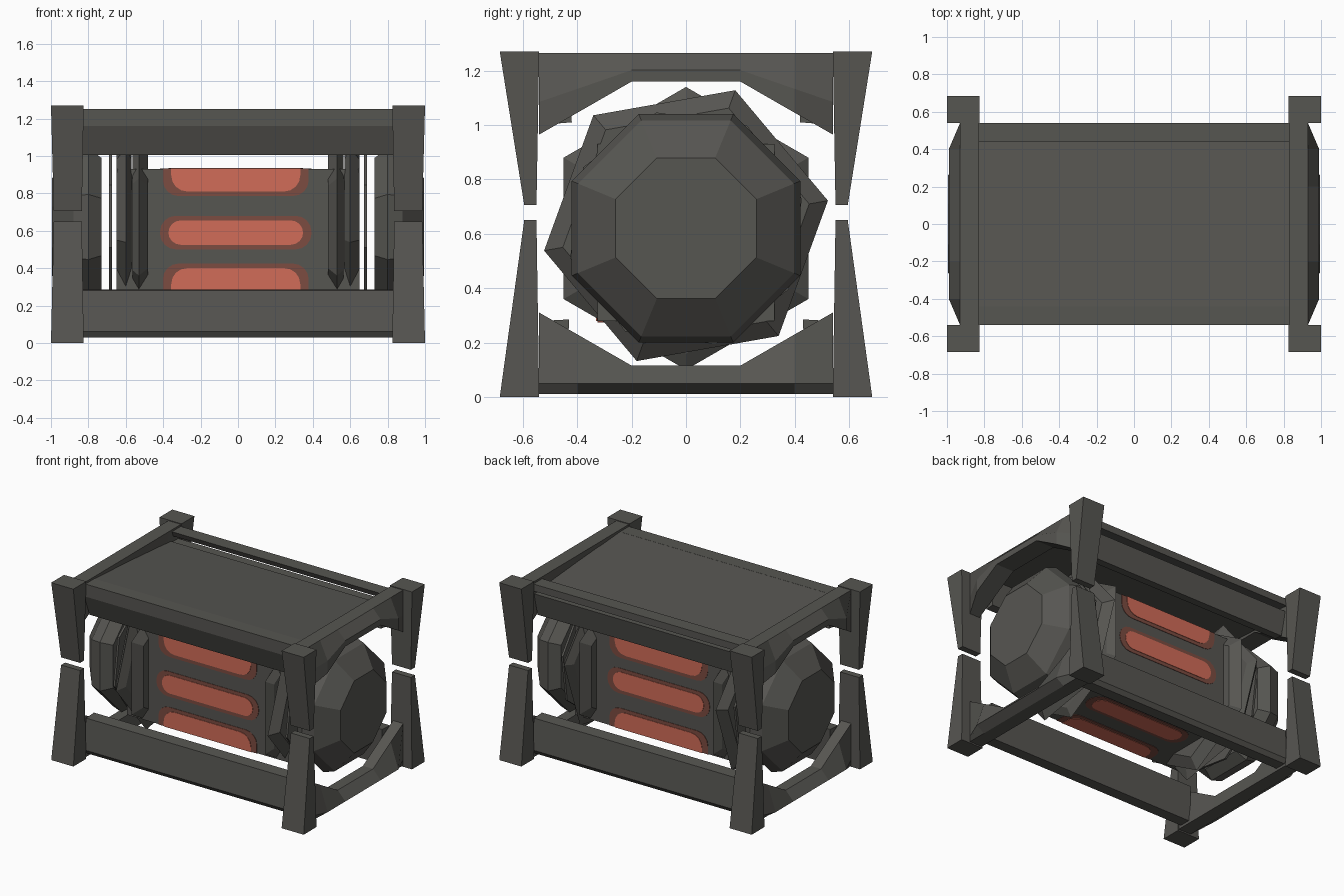
import bpy, bmesh, math
from mathutils import Vector

if "Cube" in bpy.data.objects:
    bpy.data.objects.remove(bpy.data.objects["Cube"])


def material(name, rgb):
    m = bpy.data.materials.new(name)
    m.diffuse_color = (*rgb, 1)
    m.use_nodes = True
    m.node_tree.nodes["Principled BSDF"].inputs["Base Color"].default_value = m.diffuse_color
    return m


STEEL = material("dark steel", (0.094, 0.092, 0.083))
GLOW = material("ember red", (0.64, 0.15, 0.098))
HALO = material("dull red brown", (0.20, 0.072, 0.053))
CZ = 0.605     # height of the tank axis
HALF = 0.325   # half width of the square tank core


def loft(name, rings, mat):
    """Closed solid through matching rings of points."""
    bm = bmesh.new()
    rows = [[bm.verts.new(p) for p in ring] for ring in rings]
    n = len(rows[0])
    for a, b in zip(rows, rows[1:]):
        for i in range(n):
            j = (i + 1) % n
            bm.faces.new((a[i], a[j], b[j], b[i]))
    bm.faces.new(rows[0][::-1])
    bm.faces.new(rows[-1])
    bmesh.ops.recalc_face_normals(bm, faces=bm.faces)
    me = bpy.data.meshes.new(name)
    bm.to_mesh(me)
    bm.free()
    me.materials.append(mat)
    ob = bpy.data.objects.new(name, me)
    bpy.context.collection.objects.link(ob)
    return ob


def rect(x0, x1, y0, y1, z):
    return [(x0, y0, z), (x1, y0, z), (x1, y1, z), (x0, y1, z)]


def bar(name, section, sy=1):
    """Bar along x between the end frames; section is (y, z)."""
    return loft(name, [[(x, sy * y, z) for y, z in section] for x in (-0.84, 0.84)], STEEL)


def lathe(name, sx, profile, sides, turn, cz=CZ):
    """Polygonal solid around the x axis; profile is (x, radius)."""
    rings = []
    for x, r in profile:
        ring = []
        for i in range(sides):
            a = turn + math.tau * i / sides
            ring.append((sx * x, r * math.cos(a), cz + r * math.sin(a)))
        rings.append(ring)
    return loft(name, rings, STEEL)


# Corner posts, split at mid height into two tapering halves
for sx in (-1, 1):
    for sy in (-1, 1):
        for part, z0, z1 in (("lower", 0, 0.65), ("upper", 1.27, 0.705)):
            wide = [(sx * x, sy * y, z) for x, y, z in rect(0.825, 1.0, 0.54, 0.685, z0)]
            slim = [(sx * x, sy * y, z) for x, y, z in rect(0.835, 0.985, 0.55, 0.595, z1)]
            loft(part + "_corner_post", [wide, slim], STEEL)

# Long bottom beams on both sides
for sy in (-1, 1):
    bar("bottom_beam", [(0.44, 0.03), (0.52, 0.03), (0.54, 0.06), (0.52, 0.28), (0.43, 0.285)], sy)

# Top beams: one piece in front, split by a narrow slit at the back
bar("front_top_beam", [(0.44, 1.25), (0.54, 1.25), (0.54, 1.16), (0.48, 1.005), (0.42, 1.01)], -1)
bar("back_top_rail", [(0.44, 1.25), (0.54, 1.25), (0.54, 1.20), (0.46, 1.21)])
bar("back_top_beam", [(0.42, 1.17), (0.52, 1.17), (0.48, 1.005), (0.42, 1.01)])

# Roof panel, sloping down slightly to the back
bar("roof_panel", [(-0.45, 1.25), (0.44, 1.18), (0.44, 1.15), (-0.45, 1.21)])

# End frames: bars with corner gussets, bulging outwards in the middle
# each station is (y, outer x, drop of the free edge)
STATIONS = [(-0.54, 0.93, 0.30), (-0.40, 0.99, 0.22), (-0.2, 0.99, 0.105),
            (0.2, 0.99, 0.105), (0.40, 0.99, 0.22), (0.54, 0.93, 0.30)]
for sx in (-1, 1):
    for name, flat, direction in (("top_end_frame", 1.265, -1), ("bottom_end_frame", 0.01, 1)):
        rings = []
        for y, xo, drop in STATIONS:
            free = flat + direction * drop
            # the top bar slopes outwards all the way, the bottom one along a low edge
            mid = flat + direction * (drop * 0.6 if direction < 0 else 0.04)
            rings.append([(sx * 0.83, y, flat), (sx * 0.93, y, flat), (sx * xo, y, mid),
                          (sx * (xo if direction < 0 else 0.93), y, free), (sx * 0.85, y, free)])
        loft(name, rings, STEEL)

# Square tank core
bar_x = (-0.65, 0.65)
loft("tank_core", [rect(*bar_x, -HALF, HALF, CZ - HALF), rect(*bar_x, -HALF, HALF, CZ + HALF)], STEEL)

# End caps, collar discs and flanges
for sx in (-1, 1):
    lathe("end_cap", sx, [(0.73, 0.40), (0.80, 0.455), (0.88, 0.43), (0.995, 0.28)],
          8, math.pi / 8, 0.62)
    lathe("collar_disc", sx, [(0.675, 0.44), (0.69, 0.44)], 8, 0.25, 0.62)
    lathe("outer_flange", sx, [(0.57, 0.46), (0.60, 0.53), (0.65, 0.46)], 6, math.radians(10), 0.63)
    lathe("inner_flange", sx, [(0.48, 0.44), (0.53, 0.52), (0.565, 0.46)], 6, math.pi / 2, 0.62)


def slot_plate(name, side, centre, half_len, half_h, depth, mat):
    """Rounded plate on one tank face, trimmed at the tank edges."""
    r = min(half_h, 0.085)
    pts = []
    for k, (su, sv) in enumerate(((1, 1), (-1, 1), (-1, -1), (1, -1))):
        for i in range(5):
            a = math.pi / 2 * (k + i / 4)
            u = su * (half_len - r) + r * math.cos(a) - 0.012
            v = centre + sv * (half_h - r) + r * math.sin(a)
            pts.append((u, max(-HALF, min(HALF, v))))
    clean = []
    for p in pts:
        if not any((Vector(p) - Vector(q)).length < 1e-4 for q in clean):
            clean.append(p)
    ang = side * math.pi / 2
    c, s = math.cos(ang), math.sin(ang)
    rings = []
    for d in (HALF - 0.002, HALF + depth):
        rings.append([(u, -d * c + v * s, CZ + d * s + v * c) for u, v in clean])
    loft(name, rings, mat)


# Glowing slots: one in the middle of each face, one over each edge
for side in range(4):
    for centre, half_len, half_h in ((-0.015, 0.36, 0.065), (HALF, 0.345, 0.12), (-HALF, 0.345, 0.12)):
        slot_plate("slot_halo", side, centre, half_len + 0.045, half_h + 0.025, 0.003, HALO)
        slot_plate("glowing_slot", side, centre, half_len, half_h, 0.006, GLOW)
